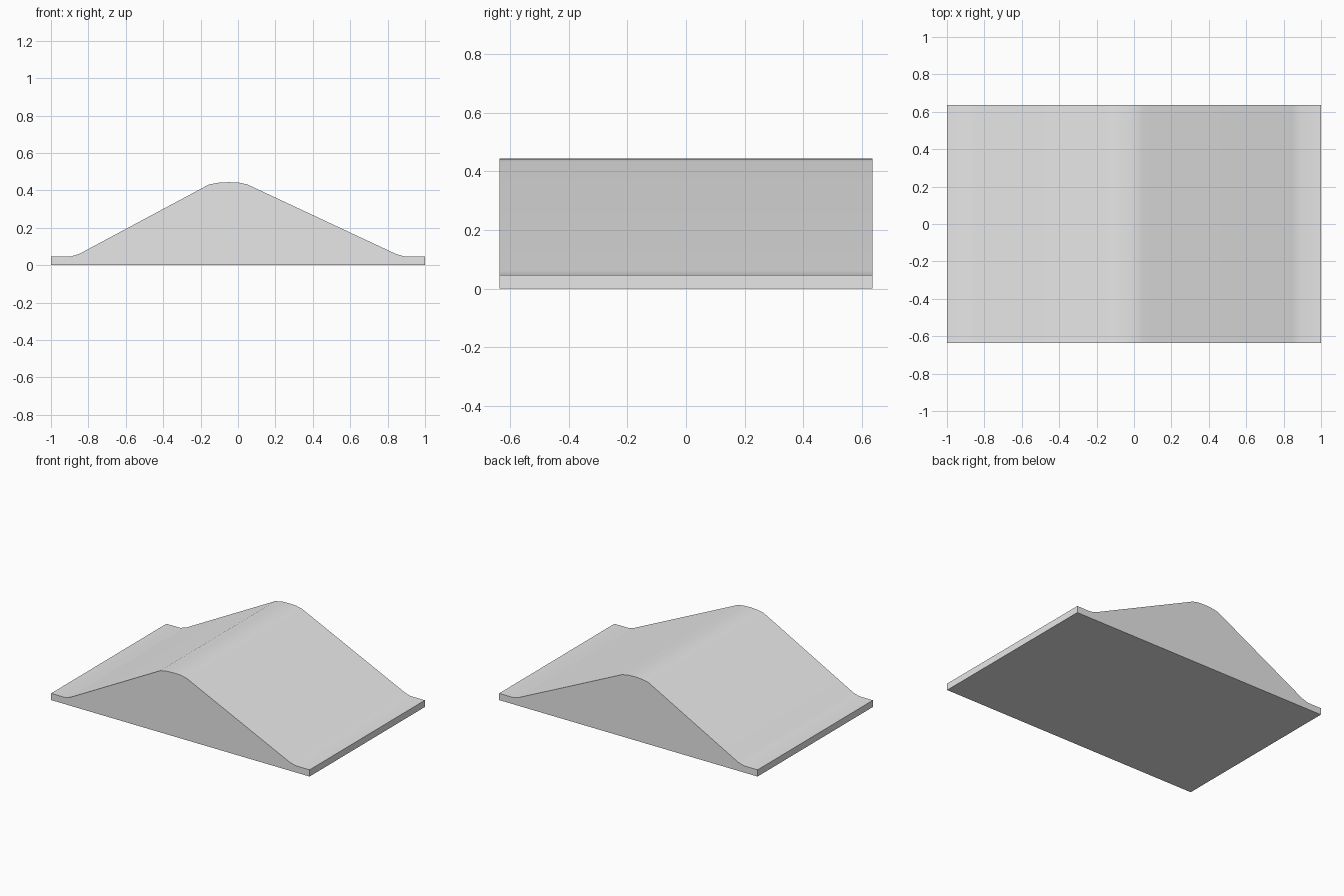
import bpy
import bmesh
import math

cube = bpy.data.objects.get("Cube")
if cube:
    bpy.data.objects.remove(cube, do_unlink=True)

HALF_DEPTH = 0.637

# Cross-section: flat base, thin lips, two slopes and a rounded crest
profile = [
    (-1, 0), (1, 0), (1, 0.047), (0.89, 0.047), (0.845, 0.06),
    (0.05, 0.432), (0.005, 0.442), (-0.05, 0.444), (-0.1, 0.442),
    (-0.155, 0.432), (-0.85, 0.06), (-0.895, 0.047), (-1, 0.047),
]

# Grey material
grey = bpy.data.materials.new("plain_grey")
grey.use_nodes = True
colour = (0.8, 0.8, 0.8, 1)
grey.diffuse_color = colour
grey.node_tree.nodes["Principled BSDF"].inputs["Base Color"].default_value = colour

# Extrude the cross-section from front to back
bm = bmesh.new()
front = bm.faces.new([bm.verts.new((x, -HALF_DEPTH, z)) for x, z in profile])
extruded = bmesh.ops.extrude_face_region(bm, geom=[front], use_keep_orig=True)
back_verts = [g for g in extruded["geom"] if isinstance(g, bmesh.types.BMVert)]
bmesh.ops.translate(bm, verts=back_verts, vec=(0, 2 * HALF_DEPTH, 0))
bmesh.ops.recalc_face_normals(bm, faces=bm.faces)

mesh = bpy.data.meshes.new("ridge_ramp")
bm.to_mesh(mesh)
bm.free()
mesh.materials.append(grey)
ramp = bpy.data.objects.new("ridge_ramp", mesh)
bpy.context.collection.objects.link(ramp)

# Smooth the upper surface, keeping the outer edges sharp
bpy.ops.object.select_all(action='DESELECT')
ramp.select_set(True)
bpy.context.view_layer.objects.active = ramp
bpy.ops.object.shade_smooth_by_angle(angle=math.radians(35))
